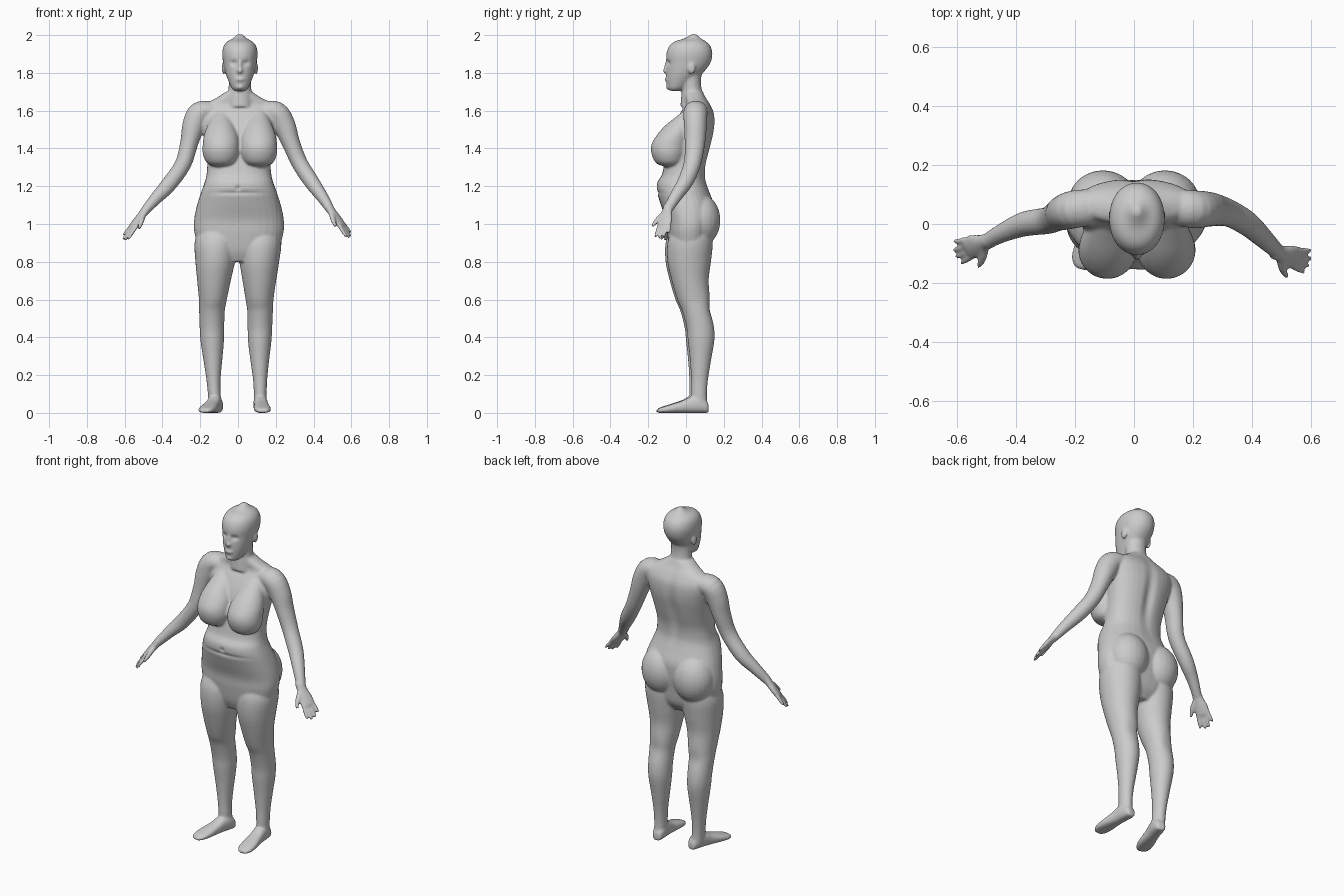
import bpy, bmesh, math
from mathutils import Vector, Matrix

X, Y, Z = Vector((1, 0, 0)), Vector((0, 1, 0)), Vector((0, 0, 1))
bm = bmesh.new()


def spline(rows, steps=4):
    """Catmull-Rom through rows of numbers."""
    rows = [Vector(r) for r in rows]
    ext = [2 * rows[0] - rows[1]] + rows + [2 * rows[-1] - rows[-2]]
    out = []
    for i in range(1, len(ext) - 2):
        p, q, r, s = ext[i - 1:i + 3]
        for k in range(steps):
            t = k / steps
            out.append(0.5 * (2 * q + (r - p) * t + (2 * p - 5 * q + 4 * r - s) * t * t
                              + (3 * q - p - 3 * r + s) * t ** 3))
    return out + [rows[-1]]


def loft(rows, side, axis=None, power=2.0, n=32):
    """Skin rings (x, y, z, half width, half depth); axis fixes the ring plane."""
    pts = spline(rows)
    rings = []
    for i, r in enumerate(pts):
        c = Vector(r[:3])
        t = axis or (Vector(pts[min(i + 1, len(pts) - 1)][:3])
                     - Vector(pts[max(i - 1, 0)][:3])).normalized()
        u = (side - t * side.dot(t)).normalized()
        v = t.cross(u)
        a, b = max(r[3], .004), max(r[4], .004)
        ring = []
        for k in range(n):
            ang = 2 * math.pi * k / n
            co, si = math.cos(ang), math.sin(ang)
            ring.append(bm.verts.new(
                c + u * a * math.copysign(abs(co) ** (2 / power), co)
                + v * b * math.copysign(abs(si) ** (2 / power), si)))
        rings.append(ring)
    for r0, r1 in zip(rings, rings[1:]):
        for k in range(n):
            bm.faces.new((r0[k], r0[(k + 1) % n], r1[(k + 1) % n], r1[k]))
    bm.faces.new(rings[0][::-1])
    bm.faces.new(rings[-1])


def stack(rows, cx, power=2.0):
    """Upright loft from (z, half width, front y, back y)."""
    loft([(cx, (f + b) / 2, z, w, (b - f) / 2) for z, w, f, b in rows], X, Z, power)


def ball(c, r):
    bmesh.ops.create_uvsphere(bm, u_segments=24, v_segments=16, radius=1,
                              matrix=Matrix.Translation(c) @ Matrix.Diagonal((*r, 1)))


# Torso
stack([(.80, .10, -.06, .08), (.86, .20, -.085, .12), (.95, .235, -.10, .135),
       (1.02, .238, -.107, .145), (1.10, .222, -.133, .148), (1.17, .20, -.153, .125),
       (1.22, .182, -.152, .108), (1.26, .172, -.128, .102), (1.32, .168, -.115, .107),
       (1.40, .175, -.10, .128), (1.50, .192, -.075, .15), (1.58, .205, -.035, .15),
       (1.63, .185, -.005, .13), (1.67, .115, -.01, .105), (1.70, .07, -.015, .09)], .005, 2.3)

# Neck and head
stack([(1.62, .075, -.03, .11), (1.68, .068, -.025, .095), (1.72, .06, -.022, .082),
       (1.77, .06, -.03, .08), (1.82, .06, -.03, .09)], .01)
stack([(1.705, .028, -.085, -.03), (1.72, .044, -.098, 0), (1.76, .062, -.104, .045),
       (1.80, .077, -.105, .09), (1.85, .088, -.104, .128), (1.90, .094, -.104, .14),
       (1.94, .087, -.09, .13), (1.965, .068, -.062, .108), (1.982, .038, -.01, .08),
       (2.005, .012, .03, .055)], .01, 2.1)
ball((.01, -.105, 1.812), (.016, .018, .016))
ball((.01, -.104, 1.835), (.010, .012, .03))
ball((.01, -.102, 1.765), (.024, .010, .012))
ball((.01, -.092, 1.725), (.022, .014, .014))

for s in (-1, 1):
    # Ear, breast and buttock
    ball((.01 + s * .086, .03, 1.825), (.010, .02, .032))
    loft([(.01 + s * .1, y, z, a, b) for z, y, a, b in (
        (1.303, -.08, .03, .03), (1.322, -.088, .074, .07), (1.37, -.09, .096, .092),
        (1.42, -.085, .097, .098), (1.47, -.065, .09, .09), (1.52, -.035, .072, .076),
        (1.57, 0, .05, .05), (1.61, .03, .03, .03))], X, Z)
    ball((s * .105, .072, 1.02), (.118, .11, .14))

    # Leg, bowed a little more on one side
    bow = .022 if s < 0 else 0
    dy = -.008 if s < 0 else .002
    loft([(s * (x + bow * math.sin(math.pi * z / .9)), y + dy, z, a, b) for z, x, y, a, b in (
        (.98, .115, .03, .10, .10), (.90, .115, .02, .115, .12), (.80, .113, .015, .105, .115),
        (.70, .113, .02, .089, .098), (.60, .114, .04, .074, .088), (.54, .117, .055, .068, .077),
        (.45, .116, .074, .065, .073), (.38, .115, .078, .062, .07), (.28, .115, .075, .05, .056),
        (.18, .117, .07, .038, .045), (.10, .118, .067, .034, .042),
        (.03, .118, .07, .034, .042))], X, -Z)

    # Foot
    turn = math.radians(16 if s < 0 else 4)
    fwd = Vector((s * math.sin(turn), -math.cos(turn), 0))
    ankle = Vector((s * .118, .066 + dy, 0))
    loft([(*(ankle + fwd * d + Z * b), a, b) for d, a, b in (
        (-.052, .018, .02), (-.04, .03, .032), (.0, .037, .045), (.04, .037, .044),
        (.08, .039, .034), (.14, .045, .024), (.185, .043, .017), (.212, .03, .012),
        (.22, .015, .008))], X, fwd, 2.5)

    # Arm
    if s > 0:
        path = [(.245, .05, 1.52), (.28, .047, 1.43), (.325, .035, 1.325),
                (.385, 0, 1.23), (.445, -.055, 1.145), (.49, -.098, 1.075)]
    else:
        path = [(.235, .04, 1.52), (.258, .03, 1.43), (.292, .012, 1.315),
                (.37, .0, 1.205), (.44, -.028, 1.13), (.50, -.06, 1.06)]
    path = [(.12, .06, 1.60), (.20, .05, 1.588)] + path
    size = [(.06, .045), (.064, .062), (.06, .06), (.054, .048), (.046, .043),
            (.042, .041), (.033, .032), (.026, .023)]
    loft([(s * x, y, z, *r) for (x, y, z), r in zip(path, size)], Y)

    # Palm
    wrist = Vector((s * path[-1][0], *path[-1][1:]))
    d = (Vector((s * .62, -.137 if s > 0 else -.105, .895)) - wrist).normalized()
    w = Vector((-s * .6, -1, 0))
    w = (w - d * w.dot(d)).normalized()
    loft([(*(wrist + d * k), a, b) for k, a, b in (
        (-.03, .026, .022), (.02, .03, .02), (.06, .04, .018), (.10, .04, .015),
        (.112, .034, .011))], w)

    # Fingers and thumb
    for f, length in ((-1.5, .062), (-.5, .085), (.5, .09), (1.5, .08)):
        base = wrist + d * .095 + w * f * .02
        tip = base + d * length + w * f * .006
        loft([(*base, .010, .010), (*base.lerp(tip, .6), .0095, .0095), (*tip, .007, .007)], w)
    thumb = [wrist + d * .02 + w * .015, wrist + d * .06 + w * .05, wrist + d * .10 + w * .07]
    loft([(*p, r, r) for p, r in zip(thumb, (.016, .013, .009))], w)

bmesh.ops.recalc_face_normals(bm, faces=bm.faces)
mesh = bpy.data.meshes.new("body")
bm.to_mesh(mesh)
bm.free()
body = bpy.data.objects.new("body", mesh)
bpy.context.collection.objects.link(body)
bpy.context.view_layer.objects.active = body
body.select_set(True)

# Fuse the parts into one skin
rem = body.modifiers.new("fuse", "REMESH")
rem.mode, rem.voxel_size = "VOXEL", .0065
smo = body.modifiers.new("soften", "SMOOTH")
smo.factor, smo.iterations = .5, 6
for m in ("fuse", "soften"):
    bpy.ops.object.modifier_apply(modifier=m)

# Soft hollows: eyes, spine, navel, shoulder blades' valley, knees
hollows = [((.042, -.105, 1.852), (.02, .04, .014), .012),
           ((-.022, -.105, 1.852), (.02, .04, .014), .012),
           ((0, .13, 1.42), (.03, .06, .17), -.016),
           ((0, -.15, 1.19), (.012, .04, .012), .010),
           ((0, -.15, 1.165), (.14, .05, .01), .006),
           ((.12, .13, .56), (.04, .05, .06), -.008),
           ((-.14, .12, .56), (.04, .05, .06), -.008)]
for v in body.data.vertices:
    for c, r, depth in hollows:
        q = sum(((v.co[i] - c[i]) / r[i]) ** 2 for i in range(3))
        if q < 9:
            v.co.y += depth * math.exp(-q)
    v.co.z = max(v.co.z, 0)
bpy.ops.object.shade_smooth()
